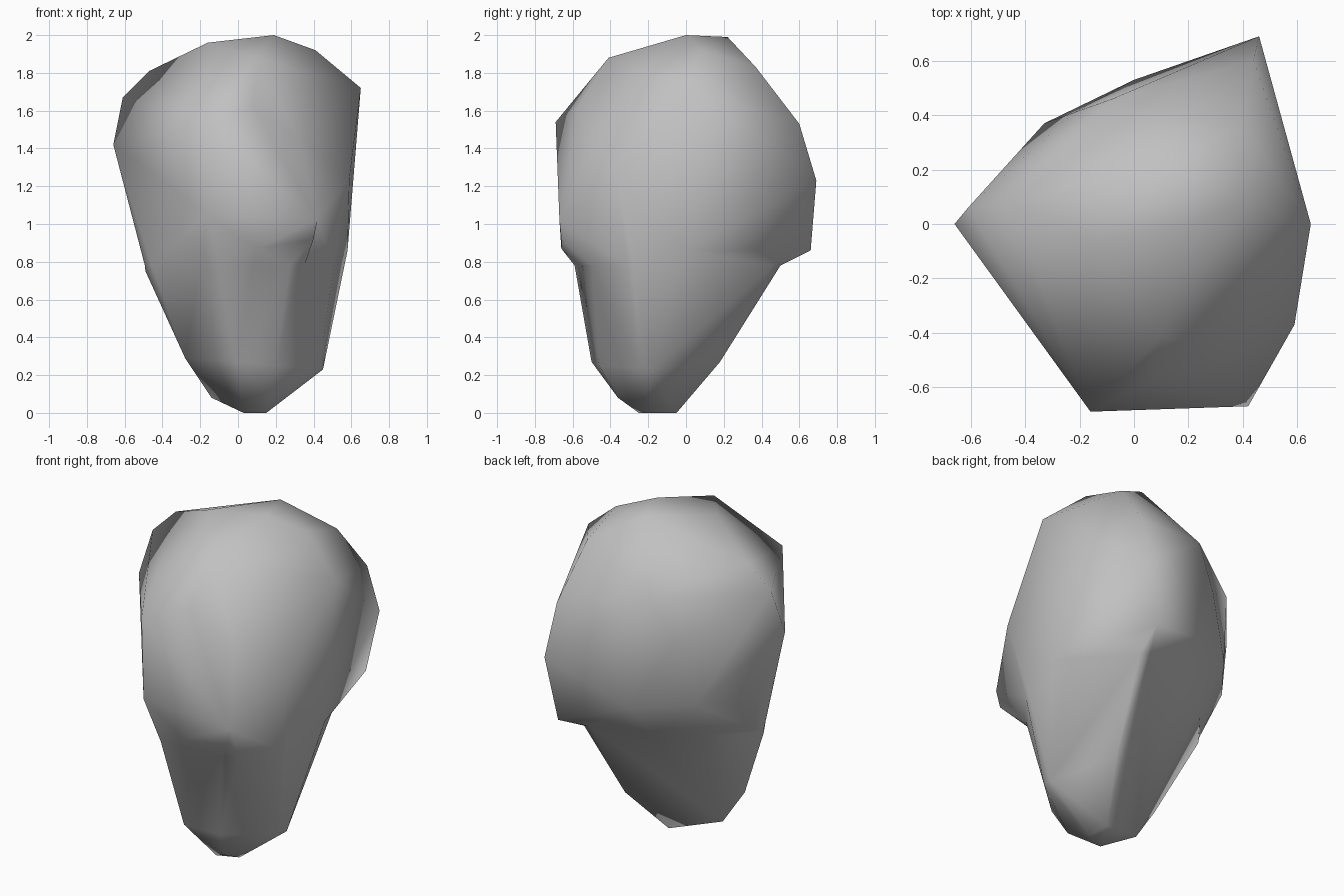
import bpy, bmesh
from mathutils import Vector
from mathutils.bvhtree import BVHTree

if "Cube" in bpy.data.objects:
    bpy.data.objects.remove(bpy.data.objects["Cube"])

stone = bpy.data.materials.new("stone grey")
stone.diffuse_color = (0.53, 0.53, 0.53, 1)
stone.use_nodes = True
stone.node_tree.nodes["Principled BSDF"].inputs["Base Color"].default_value = stone.diffuse_color


def hull(points):
    """Stone lump wrapped around its corner points."""
    bm = bmesh.new()
    for p in points:
        bm.verts.new(p)
    bmesh.ops.convex_hull(bm, input=bm.verts[:])
    bmesh.ops.delete(bm, geom=[v for v in bm.verts if not v.link_faces], context="VERTS")
    bmesh.ops.recalc_face_normals(bm, faces=bm.faces[:])
    return bm


# Broad upper mass with an overhanging lower rim
upper = [
    # crown
    (0.19, 0.0, 2.0), (-0.16, -0.07, 1.96), (0.13, 0.22, 1.99), (0.41, 0.08, 1.92),
    (0.1, -0.41, 1.88), (0.4, 0.37, 1.83), (-0.47, 0.08, 1.81),
    # shoulders
    (0.65, 0.0, 1.72), (-0.61, 0.06, 1.67), (0.08, -0.57, 1.62), (-0.16, -0.69, 1.54),
    (-0.08, 0.46, 1.64), (0.44, 0.6, 1.53), (-0.22, 0.41, 1.4), (-0.66, 0.0, 1.42),
    (0.46, 0.69, 1.23), (0.32, -0.5, 1.45), (0.59, -0.37, 1.24),
    # lower rim
    (0.42, -0.67, 1.02), (0.4, -0.66, 0.92), (0.1, -0.66, 0.87), (-0.16, -0.67, 1.05),
    (0.58, 0.0, 0.86), (0.39, 0.66, 0.86), (0.0, 0.53, 0.98),
    (-0.33, 0.37, 1.03), (-0.55, 0.09, 1.02), (-0.49, -0.04, 0.75),
]

# Tapering foot
lower = [
    (0.03, -0.25, 0), (0.15, -0.2, 0), (0.15, -0.05, 0),
    (-0.14, -0.15, 0.08), (0.17, -0.36, 0.08),
    (0.45, -0.18, 0.23), (0.43, -0.25, 0.24), (-0.28, -0.16, 0.29),
    (-0.01, -0.5, 0.27), (0.2, -0.46, 0.25), (0.28, 0.18, 0.27),
]

# Waist that dents in beneath the rim
waist = [
    (-0.12, -0.595, 0.8), (0.31, -0.55, 0.82), (0.5, -0.38, 0.82), (0.585, 0.0, 0.86),
    (0.33, 0.5, 0.78), (0.0, 0.43, 0.82), (-0.53, -0.04, 0.84), (-0.3, 0.29, 0.82),
    (0.33, 0.51, 0.9), (-0.12, -0.6, 0.9),
]

foot = hull(lower + waist)
foot_surface = BVHTree.FromBMesh(foot)

# Whole stone, cut at the waist and drawn in to the foot
bm = hull(upper + lower)
z = 0.78
cut = bmesh.ops.bisect_plane(bm, geom=bm.verts[:] + bm.edges[:] + bm.faces[:],
                             plane_co=(0, 0, z), plane_no=(0, 0, 1))
axis = Vector((0.05, -0.08, z))
for v in [g for g in cut["geom_cut"] if isinstance(g, bmesh.types.BMVert)]:
    hit = foot_surface.ray_cast(axis, (v.co - axis).normalized())[0]
    if hit and (hit - axis).length < (v.co - axis).length:
        v.co = hit
foot.free()

bmesh.ops.remove_doubles(bm, verts=bm.verts[:], dist=0.03)
bmesh.ops.triangulate(bm, faces=bm.faces[:])
bmesh.ops.recalc_face_normals(bm, faces=bm.faces[:])
for f in bm.faces:
    f.smooth = True

me = bpy.data.meshes.new("boulder")
bm.to_mesh(me)
bm.free()
me.materials.append(stone)
boulder = bpy.data.objects.new("boulder", me)
bpy.context.collection.objects.link(boulder)
